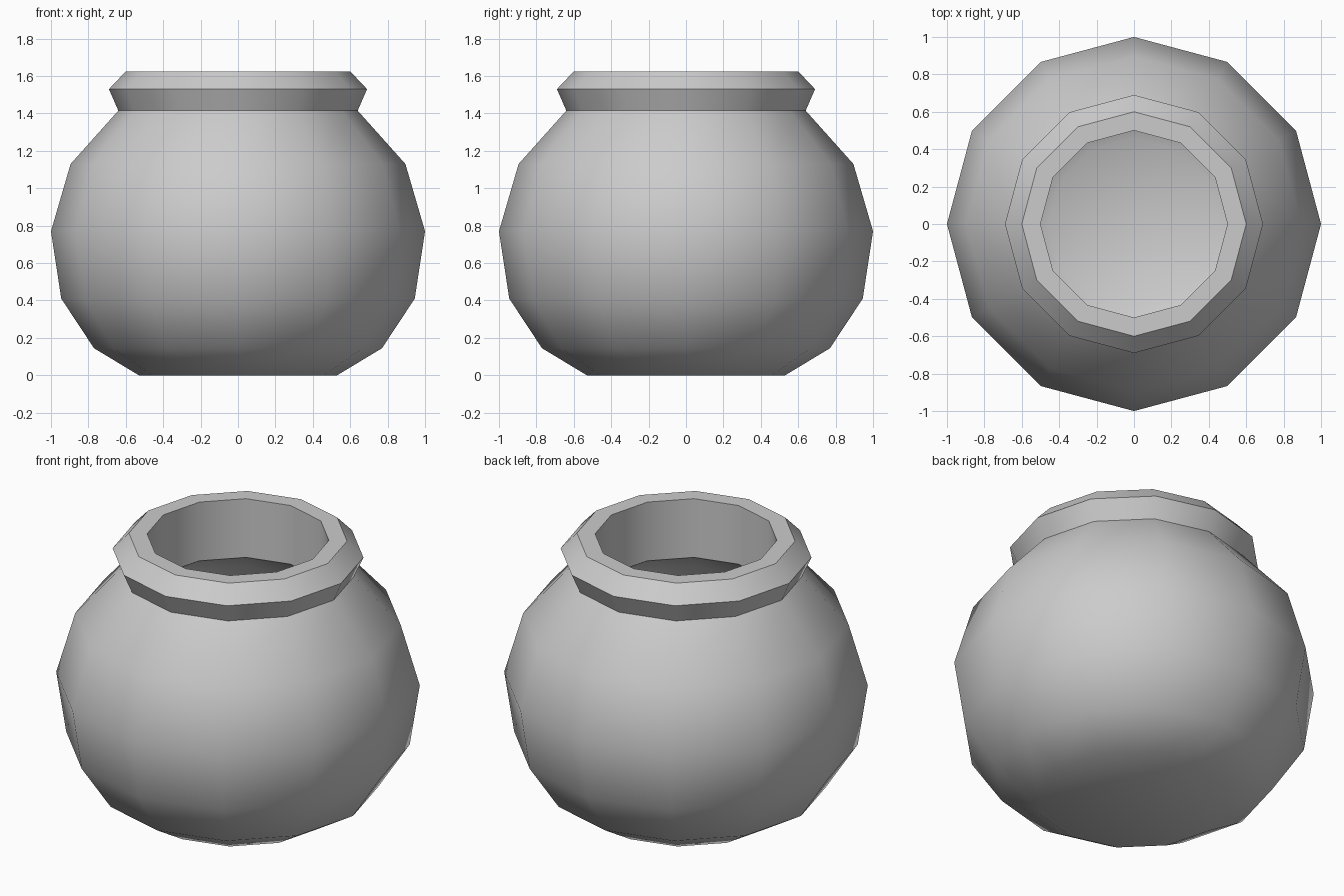
import bpy, bmesh
from math import radians
from mathutils import Matrix

cube = bpy.data.objects.get("Cube")
if cube:
    bpy.data.objects.remove(cube, do_unlink=True)

SIDES = 12

# Single clay colour
clay = bpy.data.materials.new("grey clay")
clay.use_nodes = True
clay.diffuse_color = (0.6, 0.6, 0.6, 1)
clay.node_tree.nodes["Principled BSDF"].inputs["Base Color"].default_value = clay.diffuse_color

# Cross-section: outer belly, flared rim, mouth, hollow inside
outer = [(0, 0), (0.53, 0), (0.77, 0.145), (0.945, 0.41), (1, 0.77), (0.895, 1.13), (0.64, 1.415)]
rim = [(0.69, 1.53), (0.6, 1.625), (0.5, 1.625), (0.5, 1.27)]
inner = [(0.8, 1.07), (0.88, 0.77), (0.83, 0.46), (0.67, 0.23), (0.46, 0.11), (0, 0.11)]

# Lathe the section around the z axis
bm = bmesh.new()
verts = [bm.verts.new((r, 0, z)) for r, z in outer + rim + inner]
edges = [bm.edges.new(pair) for pair in zip(verts, verts[1:])]
bmesh.ops.spin(bm, geom=verts + edges, axis=(0, 0, 1), cent=(0, 0, 0),
               angle=radians(360), steps=SIDES, use_duplicate=False)
bmesh.ops.remove_doubles(bm, verts=bm.verts, dist=0.001)
bmesh.ops.recalc_face_normals(bm, faces=bm.faces)
mesh = bpy.data.meshes.new("pot")
bm.to_mesh(mesh)
bm.free()
mesh.materials.append(clay)
pot = bpy.data.objects.new("pot", mesh)
bpy.context.collection.objects.link(pot)

# Smooth belly with crisp rim edges
bpy.context.view_layer.objects.active = pot
pot.select_set(True)
bpy.ops.object.shade_smooth_by_angle(angle=radians(42))
